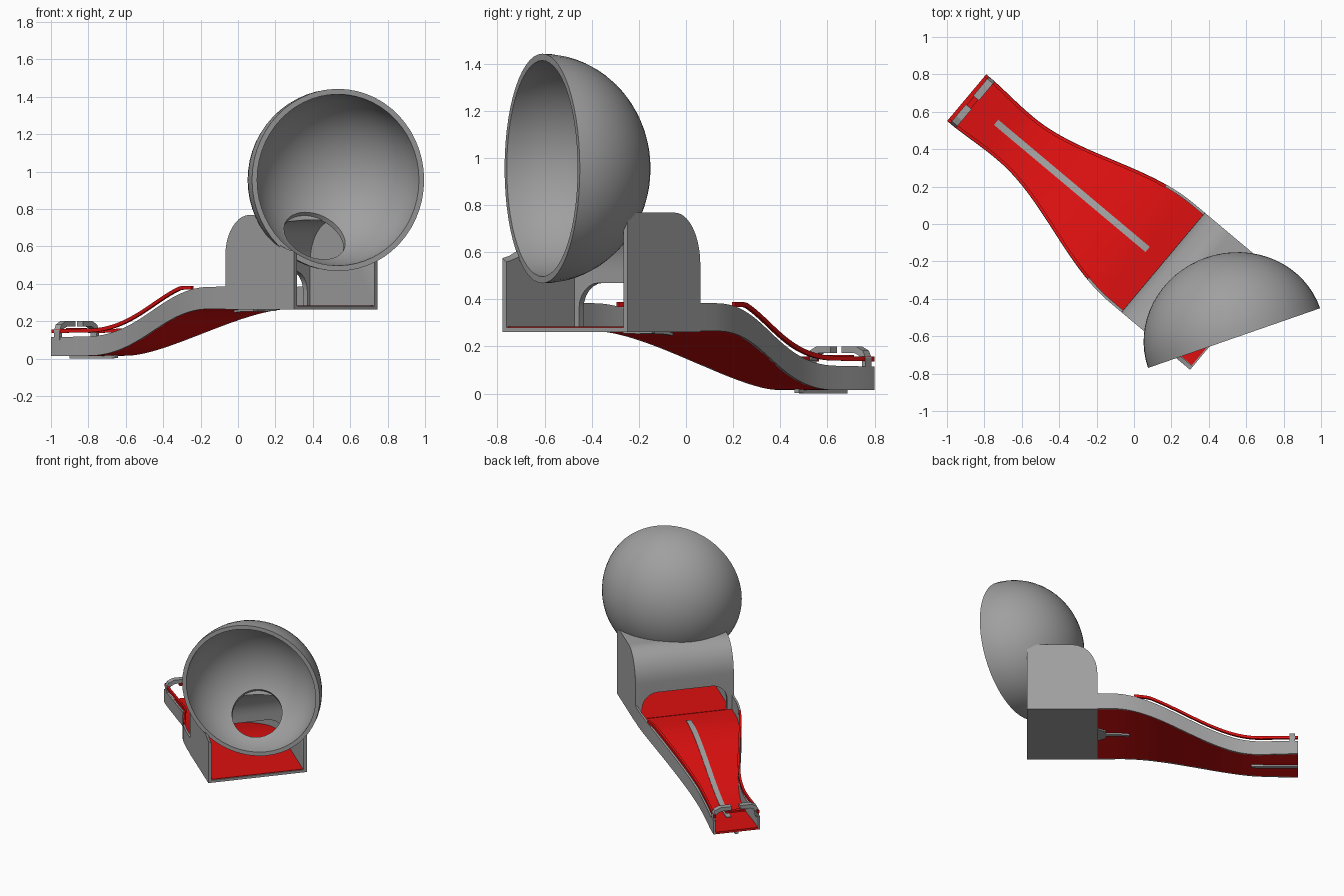
import bpy, bmesh, math
from mathutils import Matrix, Vector

if "Cube" in bpy.data.objects:
    bpy.data.objects.remove(bpy.data.objects["Cube"], do_unlink=True)


def make_material(name, rgb):
    mat = bpy.data.materials.new(name)
    mat.use_nodes = True
    mat.diffuse_color = (*rgb, 1)
    mat.node_tree.nodes["Principled BSDF"].inputs["Base Color"].default_value = (*rgb, 1)
    return mat


GREY = make_material("grey plastic", (0.35, 0.35, 0.35))
RED = make_material("red plastic", (0.72, 0.005, 0.005))

# Toy frame: x points out of the open box front, -x runs down the ramp, y goes across
FRAME = Matrix.Translation((0.155, -0.205, 0)) @ Matrix.Rotation(math.radians(-40), 4, 'Z')
# Bowl frame: z points from the rim towards the back of the bowl
BOWL_CENTRE = Vector((0.535, -0.61, 0.955))
BOWL = Matrix.Translation(BOWL_CENTRE) @ Vector((-0.328, 0.945, 0)).to_track_quat('Z', 'Y').to_matrix().to_4x4()


def finish(name, bm, matrix, mat):
    bmesh.ops.recalc_face_normals(bm, faces=bm.faces)
    mesh = bpy.data.meshes.new(name)
    bm.to_mesh(mesh)
    bm.free()
    mesh.materials.append(mat)
    obj = bpy.data.objects.new(name, mesh)
    bpy.context.collection.objects.link(obj)
    obj.matrix_world = matrix
    return obj


def loft(name, rings, mat, matrix=FRAME, caps=True):
    """Skin a row of closed rings of points."""
    bm = bmesh.new()
    rows = [[bm.verts.new(p) for p in ring] for ring in rings]
    n = len(rows[0])
    for a, b in zip(rows, rows[1:]):
        for i in range(n):
            j = (i + 1) % n
            bm.faces.new((a[i], a[j], b[j], b[i]))
    if caps:
        bm.faces.new(rows[0])
        bm.faces.new(rows[-1])
    else:
        bmesh.ops.remove_doubles(bm, verts=bm.verts, dist=1e-5)
    return finish(name, bm, matrix, mat)


def prism_across(name, profile, half, mat):
    """Extrude an (x, z) profile across the toy."""
    return loft(name, [[(x, y, z) for x, z in profile] for y in (-half, half)], mat)


def prism_along(name, profile, x0, x1, mat):
    """Extrude a (y, z) profile along the toy."""
    return loft(name, [[(x, y, z) for y, z in profile] for x in (x0, x1)], mat)


def block(name, x0, x1, y0, y1, z0, z1, mat):
    return prism_along(name, [(y0, z0), (y1, z0), (y1, z1), (y0, z1)], x0, x1, mat)


def cut(obj, cutter):
    cutter.hide_render = True
    mod = obj.modifiers.new("cut", 'BOOLEAN')
    mod.operation, mod.solver, mod.object = 'DIFFERENCE', 'EXACT', cutter
    bpy.context.view_layer.objects.active = obj
    bpy.ops.object.modifier_apply(modifier=mod.name)
    bpy.data.objects.remove(cutter, do_unlink=True)


def smooth(obj, degrees=35):
    bpy.ops.object.select_all(action='DESELECT')
    obj.select_set(True)
    bpy.context.view_layer.objects.active = obj
    bpy.ops.object.shade_smooth_by_angle(angle=math.radians(degrees))


def ease(t):
    t = min(max(t, 0), 1)
    return t * t * (3 - 2 * t)


# Catching bowl: outer and inner half ellipsoids joined at the rim
def bowl_ring(r, depth, count=56):
    return [(r * math.cos(k * math.tau / count), r * math.sin(k * math.tau / count), depth)
            for k in range(count)]


STEPS = 16
angles = [i * math.pi / 2 / STEPS for i in range(STEPS + 1)]
rings = [bowl_ring(0.487 * math.sin(a), 0.456 * math.cos(a)) for a in angles]
rings += [bowl_ring(0.458 * math.sin(a), 0.428 * math.cos(a)) for a in reversed(angles)]
bowl = loft("bowl", rings, GREY, BOWL, caps=False)

# Round drop hole low in the back of the bowl
hole_dir = Vector((-0.305, 0.61, -0.73)).normalized()
hole_matrix = Matrix.Translation(BOWL_CENTRE) @ hole_dir.to_track_quat('Z', 'Y').to_matrix().to_4x4()
cut(bowl, loft("hole_cutter", [bowl_ring(0.172, d, 40) for d in (0.25, 0.7)], GREY, hole_matrix))
smooth(bowl)


# Housing: box with a rounded shoulder over the ramp, open at the front
def housing_profile(x_front, x_back, z0, top):
    run, rise = 0.17, 0.22
    curve = [(x_back + run * (1 - math.cos(a)), top - rise + rise * math.sin(a))
             for a in [k * math.pi / 20 for k in range(11)]]
    return [(x_front, z0), (x_back, z0)] + curve + [(x_front, top)]


housing = prism_across("housing", housing_profile(0.48, 0, 0.262, 0.768), 0.347, GREY)
cut(housing, prism_across("inside_cutter", housing_profile(0.6, 0.03, 0.28, 0.742), 0.324, GREY))

# Arched exit onto the ramp
arch = [(-0.3, 0.28), (0.3, 0.28)]
for side in (1, -1):
    steps = [k * math.pi / 12 for k in range(7)]
    corner = [(side * (0.19 + 0.11 * math.cos(a)), 0.36 + 0.11 * math.sin(a)) for a in steps]
    arch += corner if side == 1 else corner[::-1]
cut(housing, prism_along("arch_cutter", arch, -0.05, 0.1, GREY))

# Seat for the bowl
seat_rings = [bowl_ring(0.48 * math.sin(a), 0.45 * math.cos(a))
              for a in [k * math.pi / 32 for k in range(33)]]
cut(housing, loft("seat_cutter", seat_rings, GREY, BOWL, caps=False))
smooth(housing)

block("box_floor", 0, 0.472, -0.322, 0.322, 0.278, 0.284, RED)

# Ramp: everything follows the same width and height curves
LENGTH = 1.37


def half_width(s):
    return 0.347 - 0.197 * ease((s - 0.08) / 0.95) + 0.013 * ease((s - 1.05) / 0.3)


def base(s):
    return 0.265 - 0.25 * ease((s - 0.12) / 1.0)


def wall_top(s):
    return base(s) + 0.12 - 0.015 * s


def sweep(name, s0, s1, section, mat, count=40):
    """Sweep a rectangle (y0, y1, z0, z1) given at each distance down the ramp."""
    rings = []
    for i in range(count + 1):
        s = s0 + (s1 - s0) * i / count
        y0, y1, z0, z1 = section(s)
        rings.append([(-s, y0, z0), (-s, y1, z0), (-s, y1, z1), (-s, y0, z1)])
    obj = loft(name, rings, mat)
    smooth(obj)
    return obj


sweep("ramp_floor", 0, LENGTH,
      lambda s: (-half_width(s) + 0.008, half_width(s) - 0.008, base(s), base(s) + 0.016), RED)
sweep("centre_strip", 0.107, 1.165,
      lambda s: (-0.018, 0.018, base(s) + 0.012, base(s) + 0.021), GREY)
sweep("upper_keel", 0, 0.22, lambda s: (-0.012, 0.012, base(s) - 0.012, base(s) + 0.005), GREY, 8)
sweep("lower_keel", 1.05, LENGTH, lambda s: (-0.012, 0.012, base(s) - 0.015, base(s) + 0.005), GREY, 8)
prism = [(0, -0.08), (0, 0.08), (-0.06, 0.045), (-0.06, -0.045)]
loft("keel_tab", [[(x, y, z) for x, y in prism] for z in (0.255, 0.268)], GREY)

for side, label in ((1, "left"), (-1, "right")):
    sweep(label + "_ramp_wall", 0, LENGTH,
          lambda s: (side * (half_width(s) - 0.014), side * half_width(s), base(s), wall_top(s)), GREY)

    # Raised red rail, level where it starts
    def rail(s):
        top = min(wall_top(s) + 0.042, 0.388)
        return (side * (half_width(s) - 0.018), side * (half_width(s) - 0.002), top - 0.02, top)
    sweep(label + "_rail", 0.25, LENGTH, rail, RED)

    # Hooked arm curling over the end of the ramp
    hook = [(0.163, 0.1), (0.163, 0.15), (0.148, 0.182), (0.11, 0.2), (0.03, 0.2),
            (0.03, 0.172), (0.1, 0.172), (0.128, 0.16), (0.142, 0.14), (0.142, 0.1)]
    prism_along(label + "_end_arm", [(side * y, z) for y, z in hook], -1.35, -1.31, GREY)

block("end_crossbar", -1.345, -1.315, -0.07, 0.07, 0.15, 0.163, RED)
